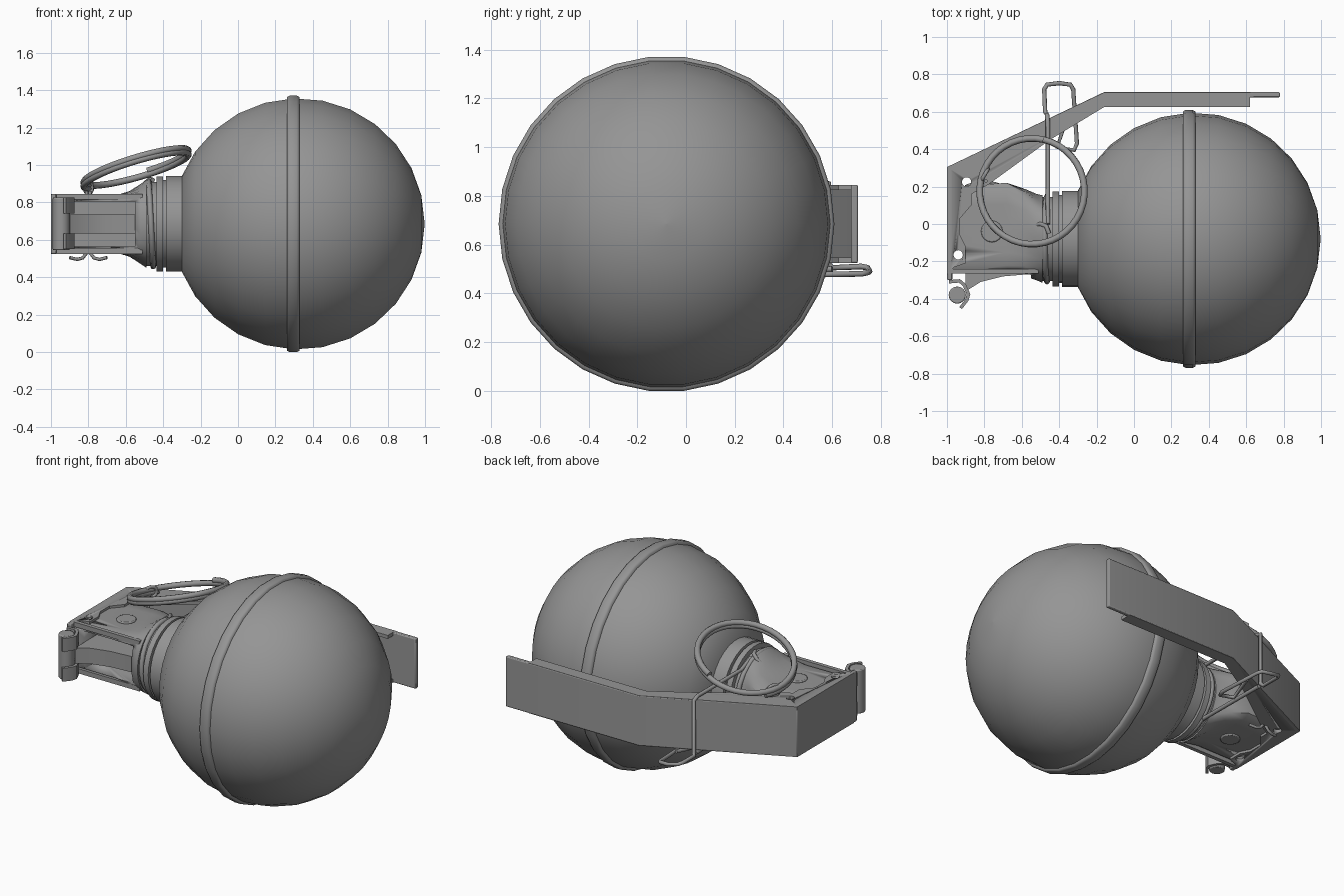
import bpy, bmesh, math
from mathutils import Vector

if "Cube" in bpy.data.objects:
    bpy.data.objects.remove(bpy.data.objects["Cube"])

CY, CZ = -0.08, 0.685      # main axis of body and neck (runs along x)
steel = bpy.data.materials.new("dark_steel")
steel.diffuse_color = (0.3, 0.3, 0.3, 1)
steel.use_nodes = True
steel.node_tree.nodes["Principled BSDF"].inputs["Base Color"].default_value = steel.diffuse_color


def activate(ob):
    bpy.ops.object.select_all(action='DESELECT')
    ob.select_set(True)
    bpy.context.view_layer.objects.active = ob


def finish(name, bm, angle=35, bevel=0):
    bmesh.ops.remove_doubles(bm, verts=bm.verts, dist=1e-5)
    bmesh.ops.recalc_face_normals(bm, faces=bm.faces)
    me = bpy.data.meshes.new(name)
    bm.to_mesh(me)
    bm.free()
    me.materials.append(steel)
    ob = bpy.data.objects.new(name, me)
    bpy.context.collection.objects.link(ob)
    activate(ob)
    bpy.ops.object.shade_smooth_by_angle(angle=math.radians(angle))
    if bevel:
        m = ob.modifiers.new("bevel", 'BEVEL')
        m.width, m.segments, m.limit_method = bevel, 2, 'ANGLE'
    return ob


def loft(name, rings, **kw):
    bm = bmesh.new()
    loops = [[bm.verts.new(p) for p in r] for r in rings]
    n = len(loops[0])
    for a, b in zip(loops, loops[1:]):
        for i in range(n):
            bm.faces.new((a[i], a[(i + 1) % n], b[(i + 1) % n], b[i]))
    bm.faces.new(loops[0])
    bm.faces.new(loops[-1])
    return finish(name, bm, **kw)


def lathe(name, profile, n=30, **kw):
    def ring(x, r):
        return [(x, CY + r * math.sin(2 * math.pi * (i + .5) / n),
                 CZ + r * math.cos(2 * math.pi * (i + .5) / n)) for i in range(n)]
    return loft(name, [ring(x, r) for x, r in profile], **kw)


def prism(name, outline, z0, z1, **kw):
    return loft(name, [[(x, y, z) for x, y in outline] for z in (z0, z1)], **kw)


def disc(x, y, r, n=16):
    return [(x + r * math.cos(2 * math.pi * i / n), y + r * math.sin(2 * math.pi * i / n)) for i in range(n)]


def strip(path, t):
    """Closed outline of a sheet: path plus the same path offset by t."""
    pts = [Vector(p) for p in path]
    inner = []
    for i, p in enumerate(pts):
        a = (pts[i] - pts[i - 1]).normalized() if i else (pts[1] - p).normalized()
        b = (pts[i + 1] - p).normalized() if i < len(pts) - 1 else a
        d = (a + b).normalized()
        inner.append(p + Vector((d.y, -d.x)) * t / max(d.dot(a), .4))
    return [tuple(p) for p in pts + inner[::-1]]


def wire(name, pts, r, cyclic=False):
    cu = bpy.data.curves.new(name, 'CURVE')
    cu.dimensions, cu.bevel_depth, cu.bevel_resolution, cu.use_fill_caps = '3D', r, 2, True
    cu.materials.append(steel)
    sp = cu.splines.new('POLY')
    sp.points.add(len(pts) - 1)
    for q, p in zip(sp.points, pts):
        q.co = (*p, 1)
    sp.use_cyclic_u, sp.use_smooth = cyclic, True
    ob = bpy.data.objects.new(name, cu)
    bpy.context.collection.objects.link(ob)
    activate(ob)
    bpy.ops.object.convert(target='MESH')


def cut(ob, cutter):
    cutter.hide_render = True
    cutter.hide_viewport = True
    m = ob.modifiers.new("cut", 'BOOLEAN')
    m.object, m.operation, m.solver = cutter, 'DIFFERENCE', 'EXACT'


# Round body with seam band
R, CX = 0.675, 0.323
arc = [(CX - R * math.cos(t), R * math.sin(t)) for t in
       [math.radians(22 + (180 - 22) * i / 12) for i in range(12)]]
lathe("ball_body", arc + [(CX + R, 0.002)])
lathe("seam_band", [(0.26, 0.66), (0.262, 0.682), (0.275, 0.689), (0.315, 0.689), (0.328, 0.682), (0.33, 0.66)],
      angle=60)

# Neck collar with groove
lathe("neck_collar", [(-0.52, 0.2), (-0.49, 0.225), (-0.435, 0.225), (-0.435, 0.255), (-0.40, 0.255),
                      (-0.40, 0.235), (-0.385, 0.235), (-0.385, 0.257), (-0.29, 0.257), (-0.27, 0.257)])


# Fuse housing: box lofted to the round neck
def housing_ring(x, ylo, yhi, hz, blend):
    out = []
    for i in range(32):
        a = 2 * math.pi * (i + .5) / 32
        c, s = math.cos(a), math.sin(a)
        k = 1 / max(abs(c), abs(s))
        y = (yhi + ylo) / 2 + (yhi - ylo) / 2 * c * k
        out.append((x, y * (1 - blend) + (CY + .235 * c) * blend,
                    CZ + hz * s * k * (1 - blend) + .235 * s * blend))
    return out


housing = loft("fuse_housing", [housing_ring(-0.97, -0.265, 0.20, 0.145, 0),
                                housing_ring(-0.68, -0.265, 0.22, 0.145, 0),
                                housing_ring(-0.58, -0.265, 0.20, 0.15, 0.3),
                                housing_ring(-0.52, -0.265, 0.18, 0.155, 0.75),
                                housing_ring(-0.49, -0.265, 0.16, 0.16, 1)])
cut(housing, prism("recess_cutter", [(-0.90, -0.4), (-0.55, -0.4), (-0.55, -0.1), (-0.90, -0.1)], 0.565, 0.805))
prism("striker_tongue", [(-0.9, -0.36), (-0.82, -0.31), (-0.7, -0.28), (-0.52, -0.265),
                         (-0.52, -0.09), (-0.9, -0.09)], 0.635, 0.735)
for name, z in (("upper_lip", 0.83), ("lower_lip", 0.54)):
    prism(name, [(-0.98, -0.265), (-0.51, -0.265), (-0.51, -0.24), (-0.98, -0.24)], z - .015, z + .015)
    prism(name + "_boss", disc(-0.76, -0.04, 0.058), z - .01, z + .01, bevel=0.006)

# Lever: outer sheet plus two side flanges
prism("lever_sheet", strip([(-0.999, -0.30), (-0.999, 0.305), (-0.16, 0.705), (0.78, 0.705)], 0.028),
      0.525, 0.845, bevel=0.006)
side = [(-0.999, -0.27), (-0.999, 0.305), (-0.16, 0.703), (0.62, 0.703), (0.62, 0.625), (-0.16, 0.625),
        (-0.45, 0.45), (-0.78, 0.21), (-0.87, 0.16), (-0.87, 0.10), (-0.93, 0.03), (-0.93, -0.06),
        (-0.90, -0.12), (-0.90, -0.21), (-0.96, -0.23)]
holes = [prism("hole_cutter", disc(x, y, .025), 0.4, 1) for x, y in ((-0.895, 0.225), (-0.94, -0.165))]
for name, z in (("upper_flange", 0.823), ("lower_flange", 0.525)):
    ob = prism(name, side, z, z + 0.022)
    for h in holes:
        cut(ob, h)
cut(housing, holes[1])

# Hinge pin with two curled tabs
prism("hinge_pin", disc(-0.945, -0.38, 0.046), 0.545, 0.825, bevel=0.006)
for i, z in enumerate((0.55, 0.74)):
    prism("hinge_curl_%d" % i, strip([(-0.99, -0.30), (-0.93, -0.295), (-0.90, -0.32), (-0.875, -0.375),
                                      (-0.885, -0.41), (-0.92, -0.455)], 0.018), z, z + 0.085)

# Pull ring: double coil, tilted
coil = []
for i in range(73):
    t = 2 * math.pi * i / 40 + 2.6
    c, s = math.cos(t), math.sin(t)
    coil.append((-0.545 + .28 * c, 0.175 + .283 * s, 0.965 + .08 * c - .05 * s + .035 * i / 72))
wire("pull_ring", coil, 0.018)

# Split pin through the housing, with eye around the ring
eye = [(-0.80 + .02 * math.cos(t), 0.26 + .035 * math.cos(t), 0.88 + .035 * math.sin(t))
       for t in [2 * math.pi * i / 12 for i in range(12)]]
wire("pin_eye", eye, 0.01, True)
for s in (-1, 1):
    x = -0.80
    wire("pin_leg_" + ("left" if s < 0 else "right"),
         [(x + s * .009, 0.23, 0.86), (x + s * .009, 0.22, 0.53), (x + s * .03, 0.22, 0.503),
          (x + s * .06, 0.215, 0.495), (x + s * .10, 0.20, 0.505)], 0.009)

# Wire clip: loop round the neck, over the lever, ending in a flat loop
neck = [(-0.465 - .012 * math.cos(2 * math.pi * i / 28), CY + .228 * math.sin(2 * math.pi * i / 28),
         CZ + .228 * math.cos(2 * math.pi * i / 28)) for i in range(28)]
wire("clip_neck_loop", neck, 0.015, True)
wire("clip_wire", [(-0.46, 0.0, 0.90), (-0.46, 0.10, 0.86), (-0.46, 0.54, 0.862), (-0.465, 0.585, 0.85),
                   (-0.465, 0.585, 0.52), (-0.475, 0.60, 0.505), (-0.48, 0.72, 0.51), (-0.465, 0.745, 0.505),
                   (-0.40, 0.753, 0.49), (-0.34, 0.745, 0.485), (-0.325, 0.72, 0.48), (-0.305, 0.43, 0.475),
                   (-0.32, 0.395, 0.475), (-0.41, 0.41, 0.485), (-0.35, 0.60, 0.50)], 0.012)
wire("clip_lower_wire", [(-0.46, 0.06, 0.51), (-0.46, 0.30, 0.508), (-0.465, 0.57, 0.51)], 0.012)
wire("clip_hook", [(-0.53, -0.01, 0.87), (-0.50, 0.0, 0.90), (-0.47, -0.01, 0.925), (-0.455, -0.05, 0.92)], 0.012)
